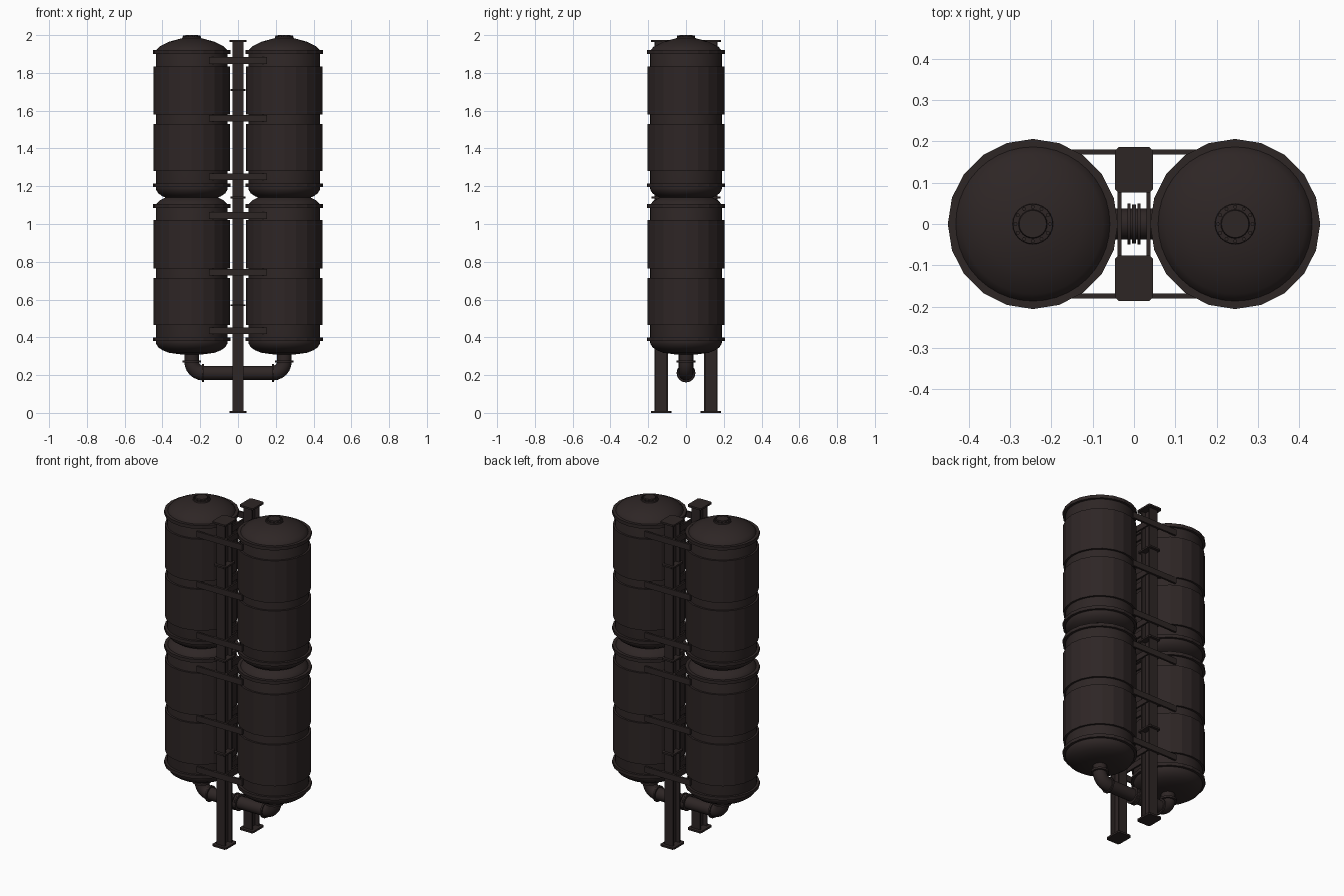
import bpy, bmesh, math
from mathutils import Vector

if "Cube" in bpy.data.objects:
    bpy.data.objects.remove(bpy.data.objects["Cube"])

mat = bpy.data.materials.new("dark brown iron")
mat.diffuse_color = (0.027, 0.019, 0.0185, 1)
mat.use_nodes = True
mat.node_tree.nodes["Principled BSDF"].inputs["Base Color"].default_value = mat.diffuse_color


def finish(bm, name, angle=32):
    bmesh.ops.remove_doubles(bm, verts=bm.verts, dist=1e-5)
    bmesh.ops.recalc_face_normals(bm, faces=bm.faces)
    me = bpy.data.meshes.new(name)
    bm.to_mesh(me)
    bm.free()
    me.materials.append(mat)
    ob = bpy.data.objects.new(name, me)
    bpy.context.collection.objects.link(ob)
    bpy.ops.object.select_all(action='DESELECT')
    ob.select_set(True)
    bpy.context.view_layer.objects.active = ob
    bpy.ops.object.shade_smooth_by_angle(angle=math.radians(angle))
    return ob


def rings(bm, loops):
    for a, b in zip(loops, loops[1:]):
        n = len(a)
        for i in range(n):
            bm.faces.new((a[i], a[(i + 1) % n], b[(i + 1) % n], b[i]))
    bm.faces.new(loops[0])
    bm.faces.new(loops[-1])


def lathe(bm, prof, seg, c):
    # profile of (radius, height) turned about a vertical axis through c
    rings(bm, [[bm.verts.new((c[0] + r * math.cos(2 * math.pi * i / seg),
                              c[1] + r * math.sin(2 * math.pi * i / seg), c[2] + z))
                for i in range(seg)] for r, z in prof])


def tube(bm, path, r, seg=16):
    # round tube along a path in the xz plane
    pts = [Vector(p) for p in path]
    loops = []
    for i, p in enumerate(pts):
        t = (pts[min(i + 1, len(pts) - 1)] - pts[max(i - 1, 0)]).normalized()
        side = Vector((0, 1, 0))
        up = t.cross(side)
        loops.append([bm.verts.new(p + r * (math.cos(a) * side + math.sin(a) * up))
                      for a in (2 * math.pi * k / seg for k in range(seg))])
    rings(bm, loops)


def prism(bm, outline, z0, z1):
    rings(bm, [[bm.verts.new((x, y, z)) for x, y in outline] for z in (z0, z1)])


def box(bm, x0, x1, y0, y1, z0, z1):
    prism(bm, [(x0, y0), (x1, y0), (x1, y1), (x0, y1)], z0, z1)


# Tanks: domed body, clamp rings, jacket bands and bolted cap
BODY = [(0.06, 1.125), (0.12, 1.133), (0.155, 1.147), (0.178, 1.163), (0.189, 1.182),
        (0.190, 1.19), (0.190, 1.91), (0.186, 1.922), (0.17, 1.94), (0.12, 1.965), (0.05, 1.984)]
for level, drop in (("upper", 0), ("lower", -0.815)):
    for side, x in (("left", -0.245), ("right", 0.245)):
        c = (x, 0, drop)
        bm = bmesh.new()
        lathe(bm, BODY, 40, c)
        finish(bm, f"{level}_{side}_tank_body")
        bm = bmesh.new()
        for z0, z1, r in ((1.9, 1.92, 0.206), (1.195, 1.215, 0.206),
                          (1.58, 1.835, 0.203), (1.28, 1.53, 0.203)):
            lathe(bm, [(0.18, z0), (r, z0), (r, z1), (0.18, z1)], 20, c)
        finish(bm, f"{level}_{side}_tank_bands", 15)
        bm = bmesh.new()
        lathe(bm, [(0.05, 1.978), (0.048, 1.992), (0.035, 1.993), (0.033, 2.0)], 24, c)
        for k in range(12):
            a = math.pi * k / 6
            lathe(bm, [(0.005, 1.99), (0.005, 1.998)], 6,
                  (x + 0.042 * math.cos(a), 0.042 * math.sin(a), drop))
        finish(bm, f"{level}_{side}_tank_cap")

# Posts: two I-beams with base, top and stiffener plates
Y = 0.131
for side, s in (("front", -1), ("back", 1)):
    y = s * Y
    bm = bmesh.new()
    w, d, t = 0.029, 0.036, 0.009
    prism(bm, [(-w, y - d), (w, y - d), (w, y - d + t), (t / 2, y - d + t),
               (t / 2, y + d - t), (w, y + d - t), (w, y + d), (-w, y + d),
               (-w, y + d - t), (-t / 2, y + d - t), (-t / 2, y - d + t), (-w, y - d + t)],
          0, 1.97)
    finish(bm, f"{side}_post")
    bm = bmesh.new()
    for z0, z1, px, py in ((0, 0.011, 0.046, 0.055), (1.964, 1.975, 0.046, 0.055),
                           (0.565, 0.575, 0.04, 0.052), (1.135, 1.145, 0.04, 0.052),
                           (1.705, 1.715, 0.04, 0.052)):
        k = 0.008
        prism(bm, [(-px + k, y - py), (px - k, y - py), (px, y - py + k), (px, y + py - k),
                   (px - k, y + py), (-px + k, y + py), (-px, y + py - k), (-px, y - py + k)],
              z0, z1)
    finish(bm, f"{side}_post_plates")

# Brackets: long straps holding the tanks, tie bars joining the posts
for n, z in enumerate((0.435, 0.745, 1.045, 1.25, 1.56, 1.865)):
    bm = bmesh.new()
    for s in (-1, 1):
        box(bm, -0.153, 0.153, s * 0.174 - 0.006, s * 0.174 + 0.006, z - 0.018, z + 0.018)
        box(bm, s * 0.035 - 0.005, s * 0.035 + 0.005, -0.17, 0.17, z - 0.018, z + 0.018)
    finish(bm, f"tank_bracket_{n + 1}")

# Bottom pipe: cross pipe, two elbows and flanges
ZP, X, R = 0.211, 0.245, 0.06
bm = bmesh.new()
tube(bm, [(-0.19, 0, ZP), (0.19, 0, ZP)], 0.037)
for x in (-0.185, 0.0, 0.185):
    tube(bm, [(x - 0.005, 0, ZP), (x + 0.005, 0, ZP)], 0.047)
for x in (-0.012, 0.012):
    tube(bm, [(x - 0.004, 0, ZP), (x + 0.004, 0, ZP)], 0.05)
finish(bm, "cross_pipe")
for side, s in (("left", -1), ("right", 1)):
    bm = bmesh.new()
    arc = [(s * (X - R + R * math.sin(a)), 0, ZP + R - R * math.cos(a))
           for a in (math.pi / 2 * k / 6 for k in range(7))]
    tube(bm, arc + [(s * X, 0, 0.325)], 0.039)
    lathe(bm, [(0.05, 0.266), (0.05, 0.278)], 20, (s * X, 0, 0))
    finish(bm, f"{side}_pipe_elbow", 40)
